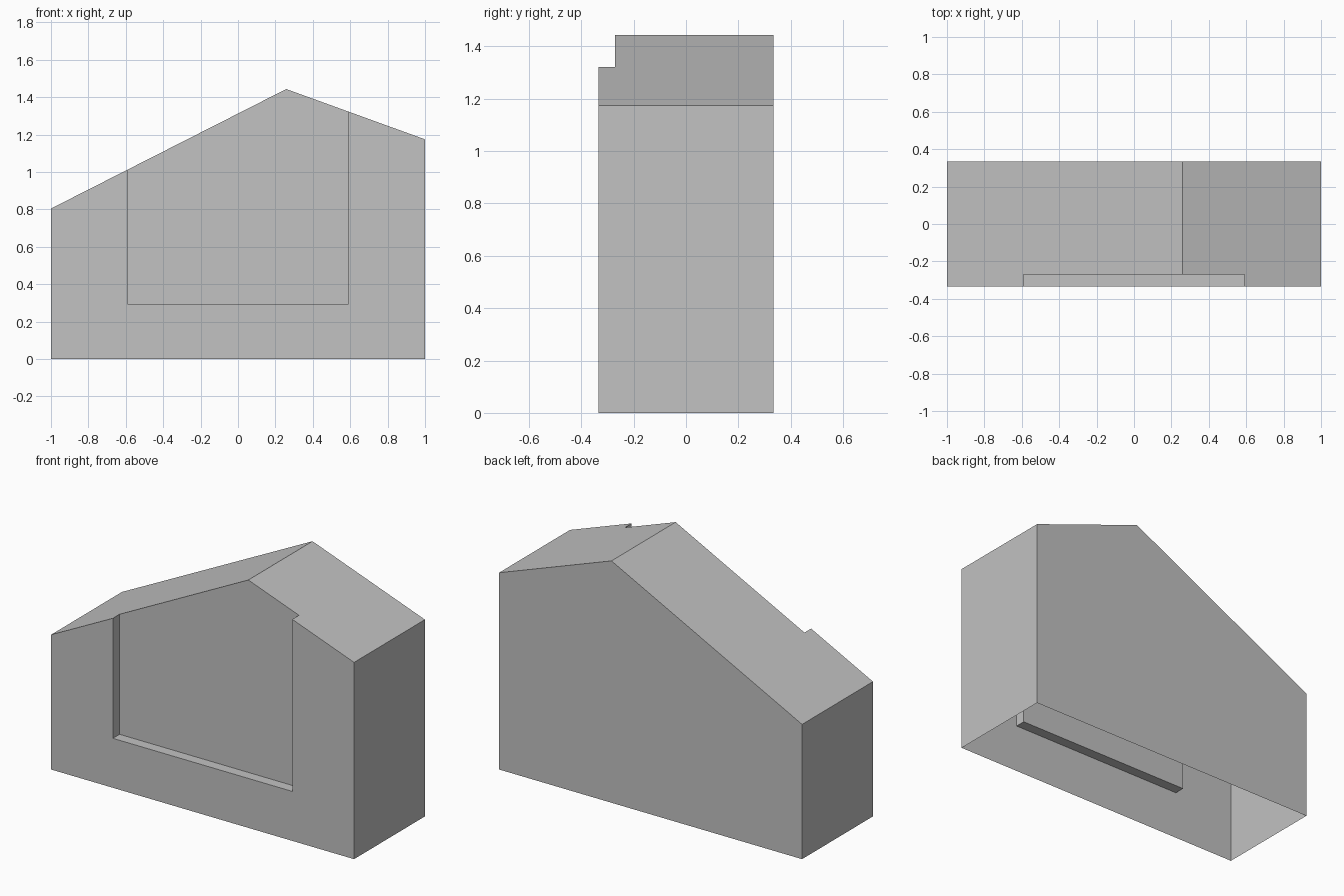
import bpy
import bmesh

default_cube = bpy.data.objects.get("Cube")
if default_cube:
    bpy.data.objects.remove(default_cube, do_unlink=True)

HALF_DEPTH = 0.334
RECESS_Y = -0.271

grey = bpy.data.materials.new("plain grey")
grey.use_nodes = True
colour = (0.54, 0.54, 0.54, 1)
grey.diffuse_color = colour
grey.node_tree.nodes["Principled BSDF"].inputs["Base Color"].default_value = colour


def prism(name, profile, y_front, y_back):
    """Extrude an x-z outline from y_front to y_back."""
    bm = bmesh.new()
    face = bm.faces.new([bm.verts.new((x, y_front, z)) for x, z in profile])
    extruded = bmesh.ops.extrude_face_region(bm, geom=[face], use_keep_orig=True)
    moved = [v for v in extruded["geom"] if isinstance(v, bmesh.types.BMVert)]
    bmesh.ops.translate(bm, verts=moved, vec=(0, y_back - y_front, 0))
    bmesh.ops.recalc_face_normals(bm, faces=bm.faces)
    mesh = bpy.data.meshes.new(name)
    bm.to_mesh(mesh)
    bm.free()
    mesh.materials.append(grey)
    obj = bpy.data.objects.new(name, mesh)
    bpy.context.scene.collection.objects.link(obj)
    return obj


# Gabled body with an off-centre ridge
body = prism("gabled_body",
             [(-1, 0), (1, 0), (1, 1.174), (0.258, 1.443), (-1, 0.804)],
             -HALF_DEPTH, HALF_DEPTH)

# Shallow front recess, open through the roof edge
cutter = prism("recess_cutter",
               [(-0.592, 0.295), (0.592, 0.295), (0.592, 2), (-0.592, 2)],
               -0.6, RECESS_Y)
cutter.hide_render = True
cut = body.modifiers.new("front_recess", 'BOOLEAN')
cut.operation = 'DIFFERENCE'
cut.solver = 'EXACT'
cut.object = cutter
bpy.context.view_layer.objects.active = body
bpy.ops.object.modifier_apply(modifier=cut.name)
bpy.data.objects.remove(cutter, do_unlink=True)

# Open underside: the body is a hollow shell
bm = bmesh.new()
bm.from_mesh(body.data)
floor = [f for f in bm.faces if all(v.co.z < 0.001 for v in f.verts)]
bmesh.ops.delete(bm, geom=floor, context='FACES')
bm.to_mesh(body.data)
bm.free()
